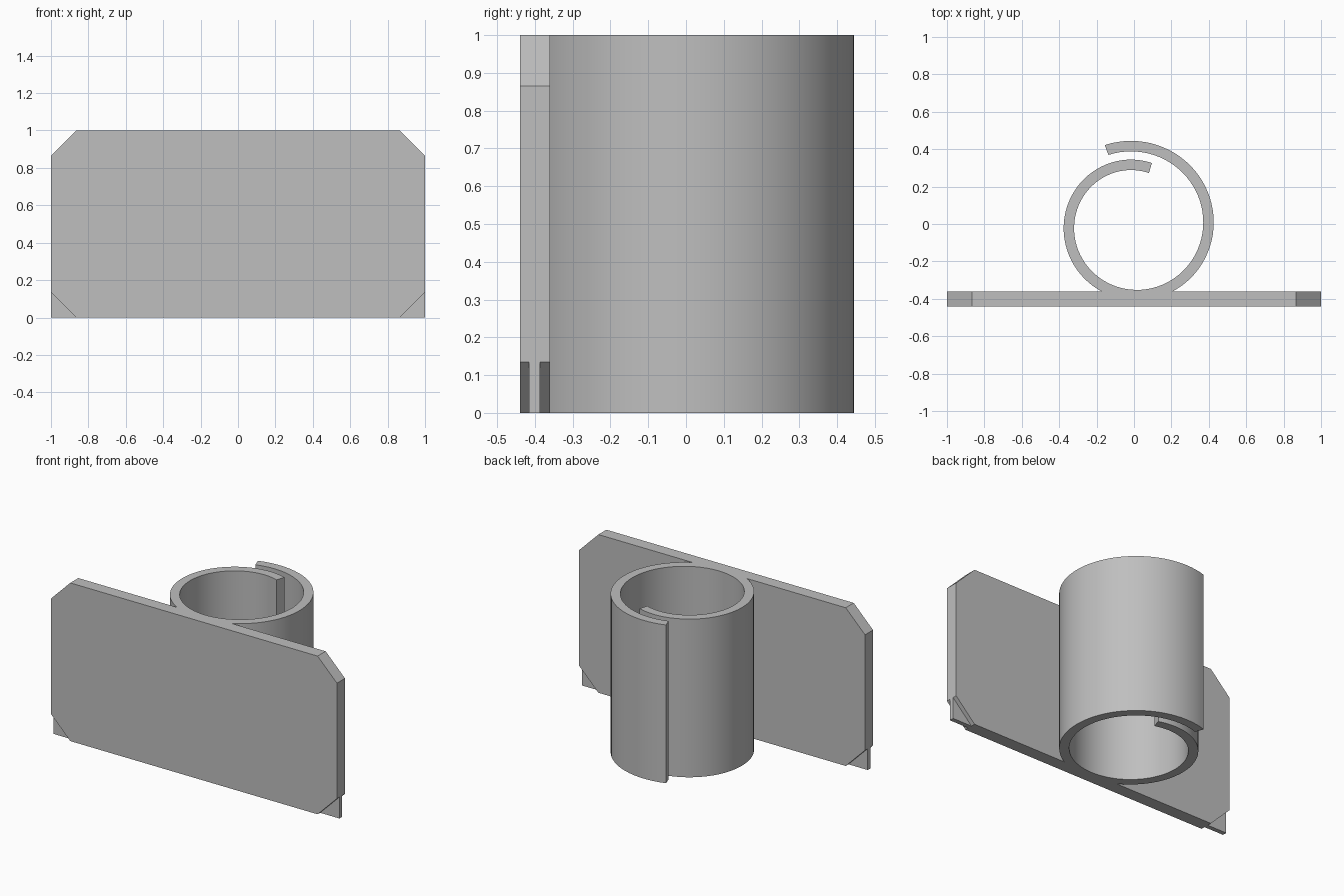
import bpy, bmesh, math

cube = bpy.data.objects.get("Cube")
if cube:
    bpy.data.objects.remove(cube, do_unlink=True)

grey = bpy.data.materials.new("plain grey")
grey.use_nodes = True
grey.diffuse_color = (0.52, 0.52, 0.52, 1)
grey.node_tree.nodes["Principled BSDF"].inputs["Base Color"].default_value = grey.diffuse_color

HEIGHT = 1.0
CORNER = 0.135
PLATE_Y = (-0.44, -0.36)
WEB_Y = (-0.415, -0.387)


def finish(name, bm):
    bmesh.ops.recalc_face_normals(bm, faces=bm.faces)
    mesh = bpy.data.meshes.new(name)
    bm.to_mesh(mesh)
    bm.free()
    mesh.materials.append(grey)
    obj = bpy.data.objects.new(name, mesh)
    bpy.context.collection.objects.link(obj)
    return obj


def slab(name, outline, y_range):
    """Extrude an (x, z) outline along y."""
    bm = bmesh.new()
    face = bm.faces.new([bm.verts.new((x, y_range[0], z)) for x, z in outline])
    new = bmesh.ops.extrude_face_region(bm, geom=[face])["geom"]
    moved = [v for v in new if isinstance(v, bmesh.types.BMVert)]
    bmesh.ops.translate(bm, verts=moved, vec=(0, y_range[1] - y_range[0], 0))
    return finish(name, bm)


def coil(name, start, end, wall, steps, centre_y):
    """Upright spiral wall whose radius grows steadily with the angle."""
    bm = bmesh.new()
    rings = []
    for i in range(steps + 1):
        a = math.radians(start + (end - start) * i / steps)
        inner = 0.27 + 0.1 * a / math.tau
        ring = [bm.verts.new((r * math.cos(a), centre_y + r * math.sin(a), z))
                for r, z in ((inner, 0), (inner + wall, 0),
                             (inner + wall, HEIGHT), (inner, HEIGHT))]
        rings.append(ring)
    for a, b in zip(rings, rings[1:]):
        for k in range(4):
            n = (k + 1) % 4
            bm.faces.new((a[k], a[n], b[n], b[k]))
    bm.faces.new(rings[0])
    bm.faces.new(rings[-1])
    return finish(name, bm)


# Flat plate with four clipped corners
c = CORNER
plate = slab("plate_with_coil",
             [(-1 + c, 0), (1 - c, 0), (1, c), (1, HEIGHT - c),
              (1 - c, HEIGHT), (-1 + c, HEIGHT), (-1, HEIGHT - c), (-1, c)],
             PLATE_Y)

# Spiral sleeve, merged into the back of the plate
sleeve = coil("coil_sleeve", 74, 470, 0.056, 88, -0.007)
union = plate.modifiers.new("join_coil", "BOOLEAN")
union.operation = "UNION"
union.solver = "EXACT"
union.object = sleeve
bpy.ops.object.select_all(action="DESELECT")
bpy.context.view_layer.objects.active = plate
plate.select_set(True)
bpy.ops.object.modifier_apply(modifier=union.name)
bpy.data.objects.remove(sleeve, do_unlink=True)
bpy.ops.object.shade_smooth_by_angle(angle=math.radians(25))

# Thin webs filling the lower corners
for side, s in (("left", 1), ("right", -1)):
    slab(side + "_corner_web", [(s, 0), (s, c), (s * (1 - c), 0)], WEB_Y)
